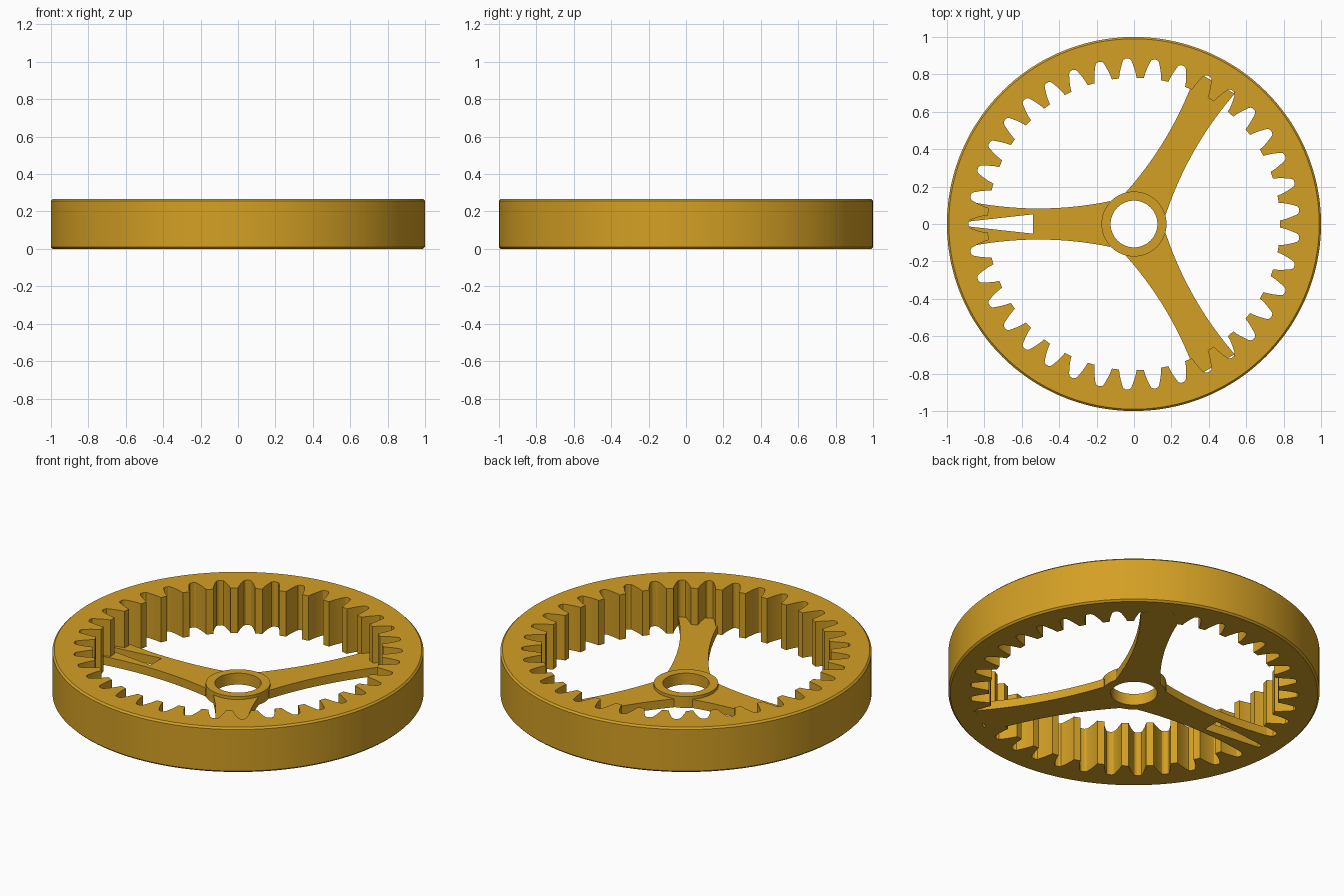
import bpy, bmesh, math

if "Cube" in bpy.data.objects:
    bpy.data.objects.remove(bpy.data.objects["Cube"])

TEETH = 37
HEIGHT = 0.267
ARM_TOP = 0.05
HUB_TOP = 0.068

gold = bpy.data.materials.new("gold")
gold.diffuse_color = (0.658, 0.352, 0.018, 1)
gold.use_nodes = True
gold.node_tree.nodes["Principled BSDF"].inputs["Base Color"].default_value = gold.diffuse_color


def finish(bm, name, angle=25):
    bmesh.ops.recalc_face_normals(bm, faces=bm.faces[:])
    mesh = bpy.data.meshes.new(name)
    bm.to_mesh(mesh)
    bm.free()
    obj = bpy.data.objects.new(name, mesh)
    obj.data.materials.append(gold)
    bpy.context.collection.objects.link(obj)
    bpy.ops.object.select_all(action='DESELECT')
    obj.select_set(True)
    bpy.context.view_layer.objects.active = obj
    bpy.ops.object.shade_smooth_by_angle(angle=math.radians(angle))
    return obj


def closed_band(name, loops):
    """Join closed loops of equal length into a ring-shaped solid."""
    bm = bmesh.new()
    rows = [[bm.verts.new(p) for p in loop] for loop in loops]
    n = len(rows[0])
    for a, b in zip(rows, rows[1:] + rows[:1]):
        for i in range(n):
            j = (i + 1) % n
            bm.faces.new((a[i], a[j], b[j], b[i]))
    return finish(bm, name)


# Toothed rim: half a tooth gap as (half width, radius), mirrored and repeated
half_gap = [(0.047, 0.782), (0.043, 0.808), (0.035, 0.838),
            (0.025, 0.868), (0.019, 0.880), (0.008, 0.886)]
gap = [(-w, r) for w, r in half_gap] + [(w, r) for w, r in reversed(half_gap)]
inner = []
for k in range(TEETH):
    centre = math.pi + math.tau * k / TEETH
    inner += [(centre + math.atan2(w, r), r) for w, r in gap]


def rim_loop(z, radius=None):
    return [((radius or r) * math.cos(a), (radius or r) * math.sin(a), z)
            for a, r in inner]


B = 0.01
closed_band("toothed_rim", [
    rim_loop(0), rim_loop(HEIGHT), rim_loop(HEIGHT, 1 - B), rim_loop(HEIGHT - B, 1),
    rim_loop(B, 1), rim_loop(0, 1 - B)])


# Hub with a through hole
def circle(r, z, n=72):
    return [(r * math.cos(math.tau * i / n), r * math.sin(math.tau * i / n), z)
            for i in range(n)]


closed_band("hub", [circle(0.125, 0), circle(0.125, HUB_TOP),
                    circle(0.174, HUB_TOP), circle(0.174, 0)])


# Waisted arms, one of them with a tapered slot open at the rim end
def arm(name, angle, slotted=False):
    side = []
    for i in range(21):
        t = 0.127 + (0.872 - 0.127) * i / 20
        side.append((t, 0.083 + 0.267 * (t - 0.51) ** 2))
    outline = list(side)
    if slotted:
        outline += [(0.888, 0.013), (0.54, 0.052), (0.54, -0.052), (0.888, -0.013)]
    outline += [(t, -w) for t, w in reversed(side)]
    c, s = math.cos(angle), math.sin(angle)
    bm = bmesh.new()
    base = bm.faces.new([bm.verts.new((t * c - w * s, t * s + w * c, 0))
                         for t, w in outline])
    top = bmesh.ops.extrude_face_region(bm, geom=[base])
    moved = [v for v in top["geom"] if isinstance(v, bmesh.types.BMVert)]
    bmesh.ops.translate(bm, verts=moved, vec=(0, 0, ARM_TOP))
    finish(bm, name)


arm("slotted_arm", math.pi, True)
arm("back_arm", math.radians(60))
arm("front_arm", math.radians(-60))
